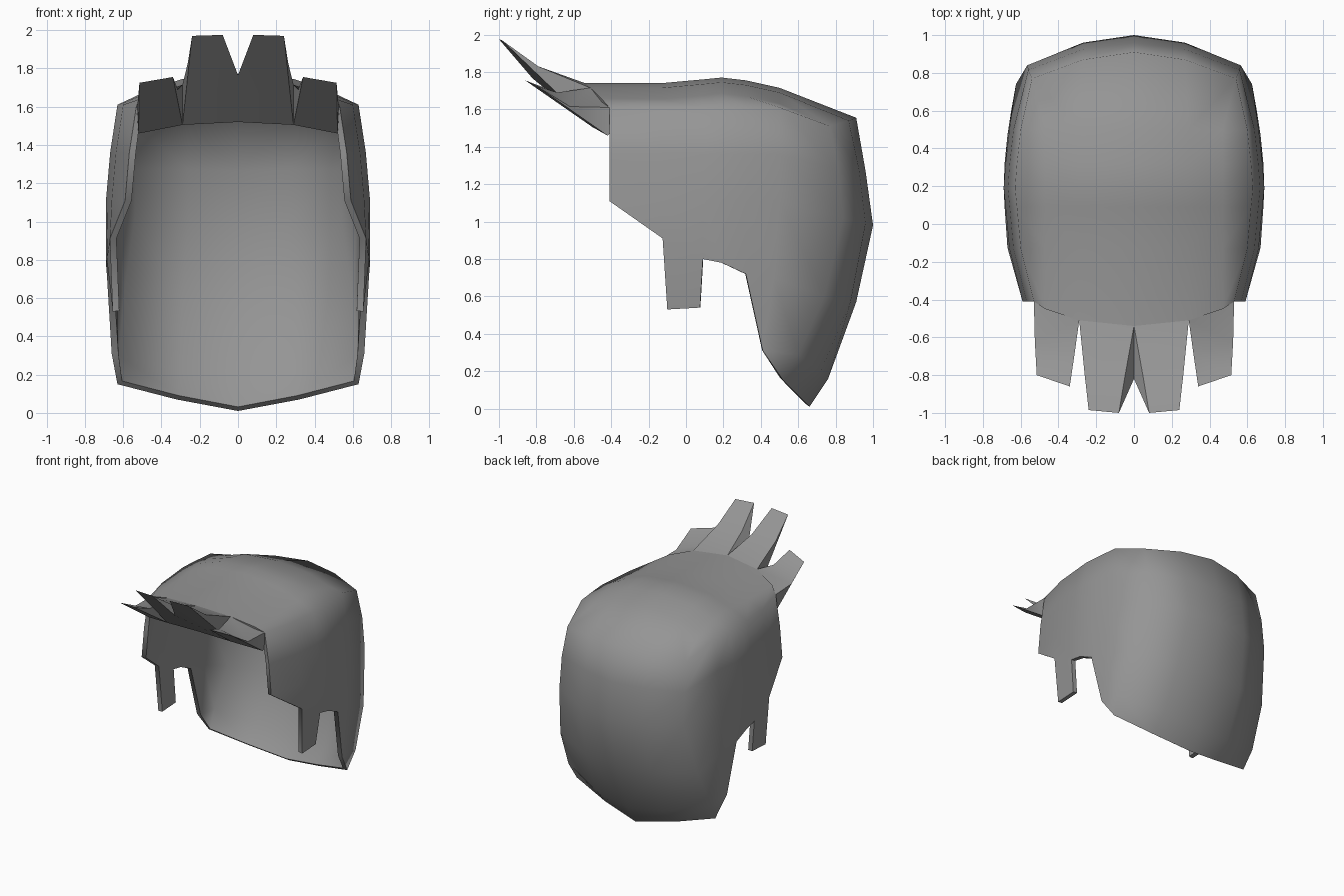
import bpy, bmesh, math

cube = bpy.data.objects.get("Cube")
if cube:
    bpy.data.objects.remove(cube, do_unlink=True)

GREY = (0.3, 0.3, 0.3, 1)
hair = bpy.data.materials.new("hair_grey")
hair.use_nodes = True
hair.diffuse_color = GREY
shader = next(n for n in hair.node_tree.nodes if n.type == 'BSDF_PRINCIPLED')
shader.inputs["Base Color"].default_value = GREY
shader.inputs["Roughness"].default_value = 0.8


def finish(name, polygons, angle, thickness=0):
    """Weld point polygons of the +x half, mirror, thicken inward, smooth."""
    bm = bmesh.new()
    for points in polygons:
        bm.faces.new([bm.verts.new(p) for p in points])
    bmesh.ops.remove_doubles(bm, verts=bm.verts, dist=0.0005)
    bmesh.ops.recalc_face_normals(bm, faces=bm.faces)
    highest = max(bm.faces, key=lambda f: f.calc_center_median().z)
    if thickness and highest.normal.z < 0:
        bmesh.ops.reverse_faces(bm, faces=bm.faces)
    mesh = bpy.data.meshes.new(name)
    bm.to_mesh(mesh)
    bm.free()
    mesh.materials.append(hair)
    obj = bpy.data.objects.new(name, mesh)
    bpy.context.collection.objects.link(obj)
    bpy.ops.object.select_all(action='DESELECT')
    obj.select_set(True)
    bpy.context.view_layer.objects.active = obj
    mirror = obj.modifiers.new("mirror", 'MIRROR')
    mirror.use_clip = True
    bpy.ops.object.modifier_apply(modifier=mirror.name)
    if thickness:
        solid = obj.modifiers.new("thickness", 'SOLIDIFY')
        solid.thickness = thickness
        solid.offset = -1
        bpy.ops.object.modifier_apply(modifier=solid.name)
    bpy.ops.object.shade_smooth_by_angle(angle=math.radians(angle))
    return obj


# Side columns: half width, depth, roof height, then points below ear level
side = [
    (0.59, -0.41, 1.74, []),
    (0.66, -0.13, 1.74, [(0.67, -0.125, 0.91), (0.655, -0.1, 0.53)]),
    (0.68, 0.09, 1.76, [(0.685, 0.09, 0.8), (0.655, 0.075, 0.54)]),
    (0.69, 0.19, 1.77, [(0.69, 0.19, 0.78)]),
    (0.68, 0.32, 1.755, [(0.685, 0.32, 0.72)]),
    (0.66, 0.5, 1.715, [(0.67, 0.47, 0.7), (0.66, 0.41, 0.31)]),
]
walls, roof = [], []
for i, (w, y, top, lower) in enumerate(side):
    walls.append([(w - 0.06, y, 1.61), (w - 0.022, y, 1.36), (w, y, 1.11)] + lower)
    bow = (0.13, 0.1, 0.04) if i == 0 else (0, 0, 0)
    roof.append([(x, y - b, top - drop) for x, b, drop in
                 zip((0, 0.29, 0.47), bow, (0, 0.025, 0.085))] + [walls[-1][0]])

# Back columns: corner, quarter and centre line
walls += [
    [(0.54, 0.77, 1.51), (0.56, 0.815, 1.28), (0.565, 0.84, 1.02),
     (0.625, 0.74, 0.6), (0.65, 0.6, 0.29), (0.63, 0.52, 0.15)],
    [(0.27, 0.87, 1.54), (0.27, 0.925, 1.28), (0.27, 0.96, 0.99),
     (0.3, 0.88, 0.57), (0.31, 0.72, 0.2), (0.32, 0.6, 0.07)],
    [(0, 0.91, 1.555), (0, 0.96, 1.27), (0, 1, 0.98),
     (0, 0.91, 0.57), (0, 0.76, 0.16), (0, 0.66, 0.01)],
]

polygons = []
# Walls, leaving the notch behind the sideburn open
for i, (a, b) in enumerate(zip(walls, walls[1:])):
    for r in range(5):
        if i == 2 and r == 3:
            continue
        face = a[r:r + 2] + b[r:r + 2][::-1]
        if len(face) > 2:
            polygons.append(face)
# Roof strips, then the patch joining them to the back wall
for a, b in zip(roof, roof[1:]):
    for k in range(3):
        polygons.append([a[k], a[k + 1], b[k + 1], b[k]])
last = roof[-1]
corner, quarter, centre = (walls[i][0] for i in (6, 7, 8))
polygons += [[last[0], last[1], quarter, centre],
             [last[1], last[2], corner, quarter],
             [last[2], last[3], corner]]
finish("hair_shell", polygons, 70, 0.035)


def bang(name, top, mid, tip, under, notch=None):
    """Wedge-shaped lock; each argument is an (inner, outer) pair of points."""
    back = [(x, y + 0.15, z - 0.03) for x, y, z in top]
    faces = [[*top, *mid[::-1]], [*mid, *tip[::-1]],
             [*under, *back[::-1]], [*back, *top[::-1]]]
    belly = [*under, *tip[::-1]]
    if notch:
        belly.append(notch)
        faces.append([top[0], mid[0], notch])
        faces.append([mid[0], tip[0], notch])
    faces.append(belly)
    for s in ((1,) if notch else (0, 1)):
        faces.append([top[s], mid[s], under[s]])
        faces.append([mid[s], tip[s], under[s]])
        faces.append([back[s], top[s], under[s]])
    finish(name, faces, 40)


# Front locks, swept forward and up
root, root_under = roof[0][1], (0.29, -0.5, 1.505)
bang("center_bangs",
     [roof[0][0], root],
     [(0.045, -0.79, 1.83), (0.262, -0.79, 1.83)],
     [(0.08, -1, 1.975), (0.24, -0.985, 1.97)],
     [(0, -0.52, 1.52), root_under],
     notch=(0, -0.82, 1.765))
bang("outer_bangs",
     [root, roof[0][3]],
     [(0.315, -0.69, 1.69), (0.525, -0.62, 1.615)],
     [(0.34, -0.86, 1.755), (0.515, -0.8, 1.725)],
     [root_under, (0.52, -0.42, 1.46)])
